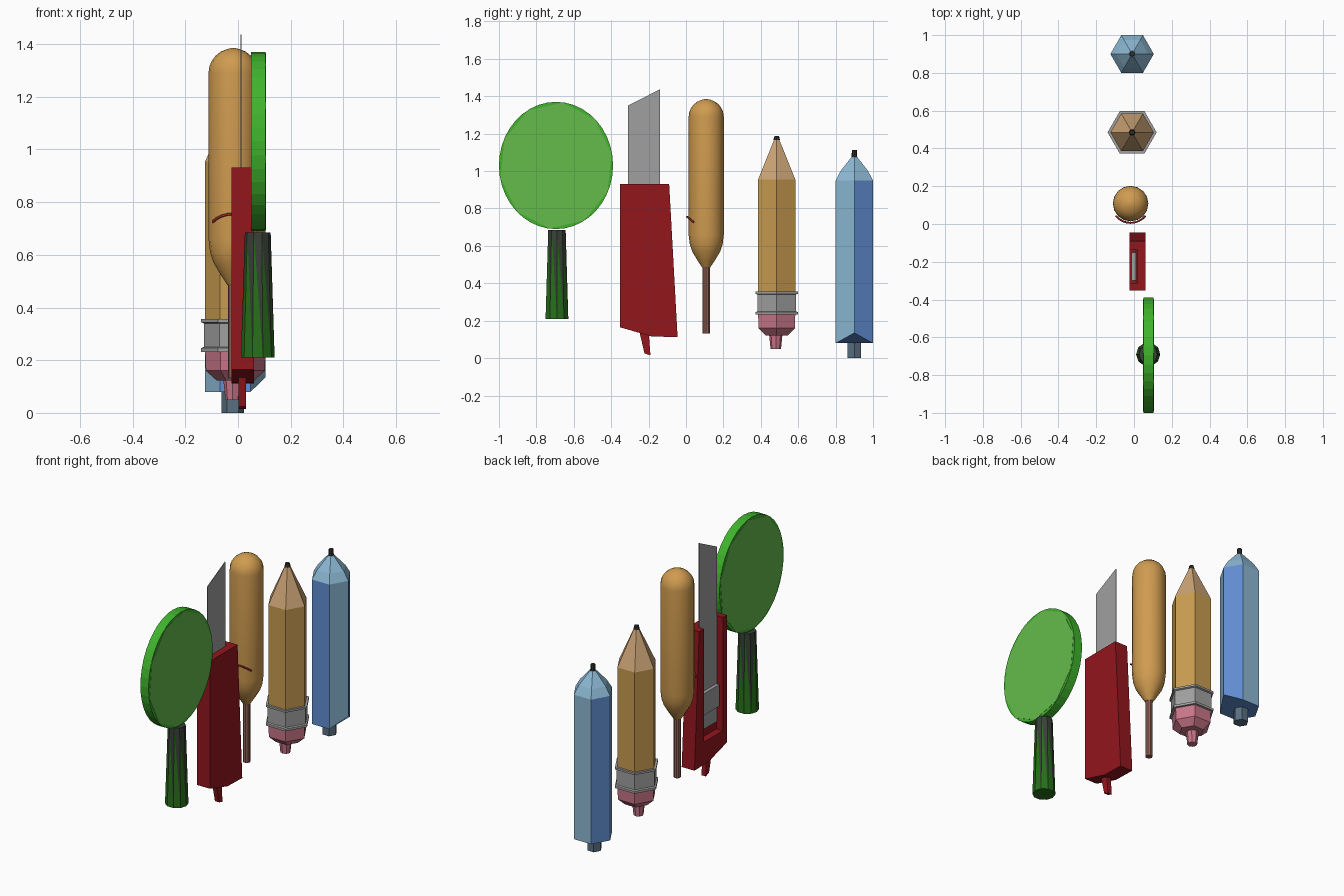
import bpy, bmesh
from math import sin, cos, pi, radians

if "Cube" in bpy.data.objects:
    bpy.data.objects.remove(bpy.data.objects["Cube"])

mats = {}
def mat(name, r, g, b):
    m = bpy.data.materials.new(name)
    m.diffuse_color = (r, g, b, 1)
    m.use_nodes = True
    m.node_tree.nodes["Principled BSDF"].inputs["Base Color"].default_value = m.diffuse_color
    mats[name] = m

mat("blue", 0.12, 0.27, 0.65)
mat("light_blue", 0.26, 0.48, 0.65)
mat("slate", 0.10, 0.16, 0.22)
mat("yellow", 0.58, 0.33, 0.08)
mat("wood", 0.60, 0.37, 0.18)
mat("graphite", 0.03, 0.03, 0.03)
mat("pink", 0.58, 0.18, 0.25)
mat("metal", 0.35, 0.35, 0.35)
mat("golden", 0.63, 0.33, 0.08)
mat("stick", 0.28, 0.12, 0.09)
mat("sauce", 0.30, 0.02, 0.02)
mat("red", 0.29, 0.008, 0.012)
mat("green", 0.05, 0.45, 0.025)
mat("face_green", 0.13, 0.50, 0.07)
mat("dark_green", 0.02, 0.16, 0.01)
mat("charcoal", 0.04, 0.05, 0.04)

def finish(name, bm, *materials):
    bmesh.ops.recalc_face_normals(bm, faces=bm.faces)
    me = bpy.data.meshes.new(name)
    bm.to_mesh(me)
    bm.free()
    ob = bpy.data.objects.new(name, me)
    bpy.context.collection.objects.link(ob)
    for m in materials:
        me.materials.append(mats[m])
    return ob

def lathe(name, profile, n, centre, material, smooth=False):
    """Stack of n-sided rings (radius, z), capped at both ends."""
    bm = bmesh.new()
    rings = [[bm.verts.new((centre[0] + r * cos(2 * pi * i / n),
                            centre[1] + r * sin(2 * pi * i / n), z)) for i in range(n)]
             for r, z in profile]
    for a, b in zip(rings, rings[1:]):
        for i in range(n):
            j = (i + 1) % n
            bm.faces.new((a[i], a[j], b[j], b[i]))
    bm.faces.new(rings[0])
    bm.faces.new(rings[-1])
    ob = finish(name, bm, material)
    if smooth:
        bpy.ops.object.select_all(action='DESELECT')
        ob.select_set(True)
        bpy.context.view_layer.objects.active = ob
        bpy.ops.object.shade_smooth_by_angle(angle=radians(35))
    return ob

def prism(name, pts, x0, x1, material):
    """Extrude a (y, z) outline between two x positions."""
    bm = bmesh.new()
    a = [bm.verts.new((x0, y, z)) for y, z in pts]
    b = [bm.verts.new((x1, y, z)) for y, z in pts]
    bm.faces.new(a)
    bm.faces.new(b)
    for i in range(len(pts)):
        j = (i + 1) % len(pts)
        bm.faces.new((a[i], a[j], b[j], b[i]))
    return finish(name, bm, material)

def oval(n, ry, rz, turn=0.0):
    return [(-0.695 + ry * cos(2 * pi * i / n + turn),
             1.03 + rz * sin(2 * pi * i / n + turn)) for i in range(n)]

# Blue pen: two-tone hexagonal body, one corner cut up at the bottom
c = (-0.01, 0.90)
body = lathe("pen_body", [(0.115, 0.08), (0.115, 0.95)], 6, c, "blue")
body.data.materials.append(mats["light_blue"])
for v in body.data.vertices:
    if v.co.x > 0.1 and v.co.z < 0.1:
        v.co.z = 0.135
for i in (1, 3, 5):
    body.data.polygons[i].material_index = 1
lathe("pen_cone", [(0.115, 0.95), (0.085, 1.0), (0.018, 1.075)], 6, c, "light_blue")
lathe("pen_tip", [(0.016, 1.06), (0.013, 1.112)], 8, c, "graphite")
lathe("pen_button", [(0.042, 0.0), (0.042, 0.1)], 6, (-0.02, 0.90), "slate")

# Yellow pencil
c = (-0.01, 0.485)
lathe("pencil_body", [(0.115, 0.34), (0.115, 0.955)], 6, c, "yellow")
lathe("pencil_cone", [(0.115, 0.955), (0.014, 1.172)], 6, c, "wood")
lathe("pencil_lead", [(0.018, 1.165), (0.012, 1.187)], 8, c, "graphite")
lathe("ferrule", [(0.13, 0.232), (0.13, 0.246), (0.12, 0.25), (0.12, 0.34),
                  (0.13, 0.344), (0.13, 0.356)], 6, c, "metal")
lathe("eraser", [(0.07, 0.122), (0.112, 0.16), (0.115, 0.24)], 6, c, "pink")
lathe("eraser_nub", [(0.028, 0.048), (0.036, 0.13)], 8, (-0.02, 0.48), "pink")

# Battered sausage on a stick, with a thin line of sauce
c = (-0.018, 0.108)
dome = [(0.094 * cos(t * pi / 12), 1.29 + 0.094 * sin(t * pi / 12)) for t in range(6)]
lathe("batter", [(0.022, 0.485), (0.045, 0.52), (0.075, 0.57), (0.088, 0.61), (0.094, 0.66)]
      + dome + [(0.006, 1.385)], 16, c, "golden", smooth=True)
lathe("stick", [(0.02, 0.132), (0.02, 0.5)], 10, c, "stick", smooth=True)
cu = bpy.data.curves.new("sauce_line", 'CURVE')
cu.dimensions = '3D'
cu.bevel_depth = 0.005
cu.bevel_resolution = 1
sp = cu.splines.new('POLY')
sp.points.add(8)
for i, p in enumerate(sp.points):
    t = radians(220 + i * 100 / 8)
    p.co = (c[0] + 0.102 * cos(t), c[1] + 0.102 * sin(t), 0.755 - 0.03 * ((i - 4) / 4) ** 2, 1)
cu.materials.append(mats["sauce"])
bpy.context.collection.objects.link(bpy.data.objects.new("sauce_line", cu))

# Utility knife: handle with a channel open to -x and the top
handle = prism("knife_handle", [(-0.353, 0.932), (-0.09, 0.932), (-0.045, 0.112),
                                (-0.185, 0.116), (-0.353, 0.165)], -0.025, 0.06, "red")
slot = prism("slot_cutter", [(-0.315, 1.0), (-0.135, 1.0), (-0.135, 0.25), (-0.315, 0.25)],
             -0.05, 0.018, "red")
slot.hide_render = True
slot.hide_set(True)
cut = handle.modifiers.new("slot", 'BOOLEAN')
cut.operation = 'DIFFERENCE'
cut.solver = 'EXACT'
cut.object = slot
prism("knife_blade", [(-0.31, 0.30), (-0.14, 0.30), (-0.14, 1.437), (-0.31, 1.35)],
      0.009, 0.014, "metal")
prism("knife_slider", [(-0.30, 0.40), (-0.15, 0.40), (-0.15, 0.53), (-0.30, 0.53)],
      -0.012, 0.009, "metal")
prism("knife_tail", [(-0.25, 0.145), (-0.2, 0.145), (-0.19, 0.015), (-0.222, 0.025)],
      0.002, 0.03, "red")

# Green paddle: oval disc with lighter faces
prism("paddle_disc", oval(40, 0.305, 0.34), 0.05, 0.104, "green")
prism("paddle_faces", oval(10, 0.303, 0.338, 0.2), 0.0485, 0.1055, "face_green")

# Paddle handle: tapered, striped by splitting each side into two triangles
grip = lathe("paddle_handle", [(0.064, 0.21), (0.049, 0.685)], 10, (0.075, -0.69), "dark_green")
grip.data.materials.append(mats["charcoal"])
bm = bmesh.new()
bm.from_mesh(grip.data)
bmesh.ops.triangulate(bm, faces=[f for f in bm.faces if len(f.verts) == 4])
for f in bm.faces:
    if sum(v.co.z > 0.5 for v in f.verts) >= 2:
        f.material_index = 1
bm.to_mesh(grip.data)
bm.free()
